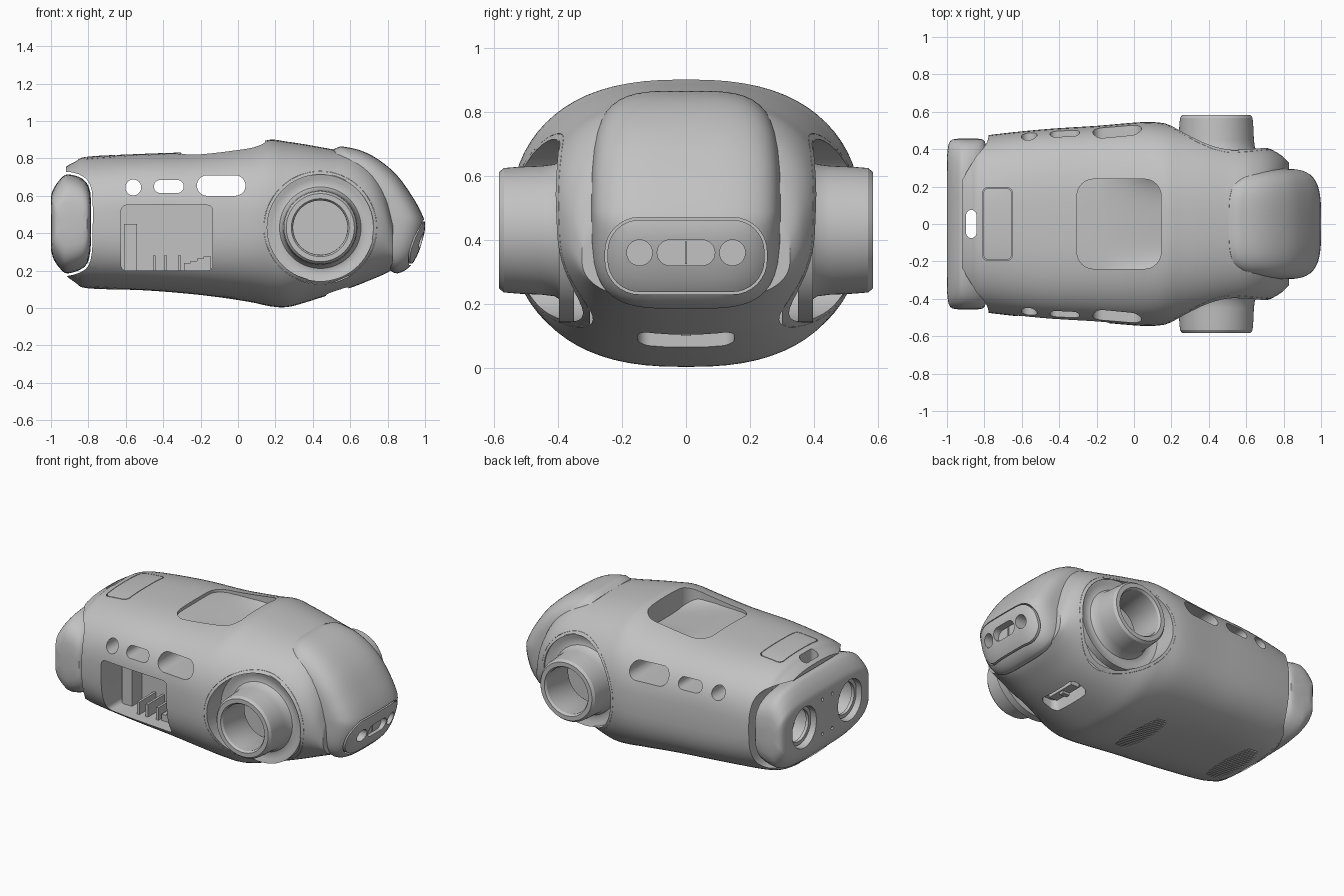
import bpy, bmesh, math
from mathutils import Vector

if "Cube" in bpy.data.objects:
    bpy.data.objects.remove(bpy.data.objects["Cube"])

GREY = bpy.data.materials.new("light grey plastic")
GREY.use_nodes = True
GREY.diffuse_color = (0.54, 0.54, 0.54, 1)
GREY.node_tree.nodes["Principled BSDF"].inputs["Base Color"].default_value = (0.54, 0.54, 0.54, 1)


# ---- helpers ----
def loft(name, ring_sets, wrap=False):
    """Skin each list of equal-sized rings into one closed object."""
    bm = bmesh.new()
    for rings in ring_sets:
        rows = [[bm.verts.new(p) for p in r] for r in rings]
        pairs = list(zip(rows, rows[1:])) + ([(rows[-1], rows[0])] if wrap else [])
        for a, b in pairs:
            for i in range(len(a)):
                j = (i + 1) % len(a)
                bm.faces.new((a[i], a[j], b[j], b[i]))
        if not wrap:
            bm.faces.new(rows[0])
            bm.faces.new(rows[-1])
    bmesh.ops.recalc_face_normals(bm, faces=bm.faces)
    me = bpy.data.meshes.new(name)
    bm.to_mesh(me)
    bm.free()
    me.materials.append(GREY)
    ob = bpy.data.objects.new(name, me)
    bpy.context.collection.objects.link(ob)
    return ob


def place(axis, u, v, d):
    return {"x": Vector((d, u, v)), "y": Vector((u, d, v)), "z": Vector((u, v, d))}[axis]


def rounded(u, v, w, h, r, steps=8):
    """Outline of a rounded rectangle centred on u, v."""
    pts = []
    for k, (sx, sy) in enumerate(((1, 1), (-1, 1), (-1, -1), (1, -1))):
        for i in range(steps + 1):
            a = math.pi / 2 * (k + i / steps)
            pts.append((u + sx * (w / 2 - r) + r * math.cos(a),
                        v + sy * (h / 2 - r) + r * math.sin(a)))
    return pts


def prism_rings(axis, outline, d0, d1):
    return [[place(axis, u, v, d) for u, v in outline] for d in (d0, d1)]


def pill(axis, u, v, w, h, d0, d1, r=None):
    return prism_rings(axis, rounded(u, v, w, h, r or min(w, h) * 0.499), d0, d1)


def lathe_rings(axis, u, v, profile, count):
    """Rings of given radius and depth around an axis."""
    angles = [math.tau * i / count for i in range(count)]
    return [[place(axis, u + r * math.cos(a), v + r * math.sin(a), d) for a in angles] for r, d in profile]


def box(name, x, y, z):
    return loft(name, [prism_rings("z", [(x[0], y[0]), (x[1], y[0]), (x[1], y[1]), (x[0], y[1])], *z)])


def apply_modifiers(ob):
    bpy.context.view_layer.update()
    dg = bpy.context.evaluated_depsgraph_get()
    me = bpy.data.meshes.new_from_object(ob.evaluated_get(dg))
    ob.modifiers.clear()
    ob.data = me


def cut(ob, cutter, mode="DIFFERENCE"):
    m = ob.modifiers.new("cut", "BOOLEAN")
    m.operation, m.object, m.solver = mode, cutter, "EXACT"
    apply_modifiers(ob)
    bpy.data.objects.remove(cutter)


def spline(stations, steps=4):
    """Smooth curve through the stations."""
    out = []
    for i in range(len(stations) - 1):
        p0, p1 = stations[max(i - 1, 0)], stations[i]
        p2, p3 = stations[i + 1], stations[min(i + 2, len(stations) - 1)]
        for k in range(steps):
            t = k / steps
            out.append([0.5 * (2 * b + (c - a) * t + (2 * a - 5 * b + 4 * c - d) * t * t
                               + (3 * b - a - 3 * c + d) * t ** 3)
                        for a, b, c, d in zip(p0, p1, p2, p3)])
    return out + [list(stations[-1])]


# ---- body shell: x, bottom, top, half width, squareness ----
STATIONS = [(-.92, .175, .755, .425, 2.5), (-.87, .135, .785, .45, 2.5), (-.8, .105, .81, .472, 2.6),
            (-.5, .095, .825, .505, 2.9), (-.2, .07, .838, .525, 2.8), (.05, .035, .872, .545, 2.6),
            (.17, .01, .9, .538, 2.5), (.26, .005, .89, .522, 2.5), (.36, .03, .875, .5, 2.5),
            (.5, .075, .85, .465, 2.5), (.62, .115, .83, .437, 2.4), (.72, .155, .765, .405, 2.4),
            (.79, .185, .65, .365, 2.5), (.83, .21, .49, .325, 2.7)]


def section(x, zb, zt, hw, n, count=72):
    ring = []
    for i in range(count):
        a = math.tau * i / count
        c, s = math.cos(a), math.sin(a)
        ring.append((x, hw * math.copysign(abs(c) ** (2 / n), c),
                     (zb + zt) / 2 + (zt - zb) / 2 * math.copysign(abs(s) ** (2 / n), s)))
    return ring


def body(name):
    return loft(name, [[section(*s) for s in spline(STATIONS)]])


shell = body("body_shell")
solid = shell.modifiers.new("wall", "SOLIDIFY")
solid.thickness, solid.offset = 0.025, -1
apply_modifiers(shell)


# ---- face and rear drum share one profile-swept shape ----
def bulge(name, profile, centre, half, power_x, power_z, grow=1.0, count=28):
    """Sweep a side profile across y, shrinking towards both ends."""
    cx, cz = centre
    loop = spline(profile + profile[:1], 3)[:-1]
    rings = []
    for i in range(count + 1):
        v = math.sin(math.pi * (i / count - 0.5) * 0.985)
        kx, kz = [(1 - abs(v) ** p) ** (1 / p) * grow for p in (power_x, power_z)]
        rings.append([(cx + (x - cx) * kx, half * grow * v, cz + (z - cz) * kz) for x, z in loop])
    return loft(name, [rings])


FACE = [(.55, .865), (.65, .845), (.75, .795), (.85, .71), (.93, .6), (.98, .51), (1, .44),
        (.98, .34), (.94, .25), (.89, .2), (.83, .19), (.77, .27), (.71, .48), (.59, .72), (.5, .83)]
DRUM = [(-1, .31), (-1, .45), (-1, .59), (-.985, .64), (-.95, .69), (-.91, .715), (-.83, .69),
        (-.79, .62), (-.785, .45), (-.79, .3), (-.82, .22), (-.91, .185), (-.95, .21), (-.985, .26)]
FACE_ARGS = (FACE, (.78, .5), .295, 3.6, 3.8)
DRUM_ARGS = (DRUM, (-.88, .45), .456, 9, 4)

face = bulge("face_cover", *FACE_ARGS)
drum = bulge("rear_drum", *DRUM_ARGS)
cut(shell, bulge("face_gap", *FACE_ARGS, grow=1.025))
cut(shell, loft("drum_gap", [prism_rings(
    "y", [(-.89 + (x + .89) * 1.08, .45 + (z - .45) * 1.05) for x, z in spline(DRUM + DRUM[:1], 3)[:-1]],
    -.7, .7)]))

# side windows and shoulder openings, through both walls
SHOULDER = (.44, .43)
cut(shell, loft("side_windows", [
    pill("y", -.56, .645, .085, .085, -.8, .8), pill("y", -.37, .65, .16, .07, -.8, .8),
    pill("y", -.09, .655, .26, .11, -.8, .8)]))
for s in (1, -1):
    cut(shell, loft("shoulder_opening", [lathe_rings("y", *SHOULDER, ((.302, s * .25), (.302, s * .8)), 64)]))
# bay door on the front wall, grip opening on the top, rear slot
cut(shell, loft("bay_door", [pill("y", -.38, .375, .49, .35, -.8, -.2, .03)]))
cut(shell, loft("grip_opening", [pill("z", -.08, 0, .45, .48, .7, 1, .09)]))
for part in (shell, drum):
    cut(part, loft("rear_slot", [pill("z", -.87, 0, .055, .15, -.1, 1)]))
# fine seam that frames the latch
outer, inner = [pill("z", -.73, 0, .16 - g, .39 - g, .7, 1, .03) for g in (0, .008)]
cut(shell, loft("latch_seam", [outer + inner[::-1]], wrap=True))

# underside port and two speaker grilles
cut(shell, loft("port", [pill("z", .53, 0, .12, .3, -.1, .2, .04)]))
slits = []
for gx in (-.05, -.74):
    for i in range(-9, 10):
        length = .14 * math.sqrt(1 - (i / 10.5) ** 2)
        slits.append(pill("z", gx, i * .021, length, .008, -.1, .2))
cut(shell, loft("grille_slits", slits))
loft("port_floor", [pill("z", .53, 0, .14, .32, .145, .155, .04)])
box("port_bar", (.5, .56), (-.1, .1), (.115, .15))
box("port_tab", (.5, .55), (-.015, .015), (.1, .15))

# ---- face sensor plate, split from the face by a fine gap ----
plate = bulge("sensor_plate", *FACE_ARGS, grow=1.004)
cut(plate, loft("plate_outline", [pill("x", 0, .35, .49, .225, .84, 1.2, .1)]), "INTERSECT")
cut(face, loft("plate_gap", [pill("x", 0, .35, .505, .24, .85, 1.2, .107)]))
cut(plate, loft("sensor_holes", [pill("x", 0, .36, .18, .08, .95, 1.2)]
                + [pill("x", s * .145, .36, .08, .08, .88, 1.2) for s in (1, -1)]))
box("sensor_divider", (.94, .955), (-.003, .003), (.325, .395))

# ---- rear drum sockets ----
for s in (1, -1):
    cut(drum, loft("socket", [pill("x", s * .23, .45, .24, .26, -1.2, -.85)]))
    loft("socket_rim", [lathe_rings("x", s * .23, .45,
                                    ((.123, -.96), (.123, -.94), (.1, -.94), (.1, -.96)), 32)], wrap=True)
    cut(drum, loft("screw_holes", [pill("x", s * .05, z, .02, .02, -1.2, -.97) for z in (.34, .56)]))

# ---- shoulder hubs and the recess walls around them: radius, distance from the middle ----
HUB = [(.288, .35), (.288, .396), (.262, .39), (.238, .384), (.218, .39), (.206, .41), (.201, .45),
       (.198, .52), (.194, .568), (.182, .583), (.155, .583), (.146, .57), (.145, .36), (.15, .35)]
WALL = [(.301, .3), (.301, .7), (.284, .7), (.284, .3)]
for side, s in (("back", 1), ("front", -1)):
    hub, tube = [[(r, s * d) for r, d in profile] for profile in (HUB, WALL)]
    loft(side + "_shoulder_hub", [lathe_rings("y", *SHOULDER, hub, 64)], wrap=True)
    recess = loft(side + "_recess_wall", [lathe_rings("y", *SHOULDER, tube, 64)], wrap=True)
    cut(recess, body("body_volume"), "INTERSECT")

# ---- grip panel sinking below the top opening: x, height, edge rise ----
rings = []
for x, z, rise in ((-.4, .811, -.015), (-.2, .81, -.012), (-.05, .795, .02), (.08, .77, .06), (.2, .745, .08)):
    top = [(x, .27 * t / 8, z + rise * (t / 8) ** 4) for t in range(-8, 9)]
    rings.append(top + [(x, y, h - .02) for x, y, h in reversed(top)])
loft("grip_panel", [rings])

# ---- equipment bay seen through the front door ----
box("bay_back", (-.63, -.13), (-.12, -.1), (.19, .57))
box("bay_floor", (-.63, -.13), (-.37, -.1), (.185, .2))
box("bay_roof", (-.63, -.13), (-.37, -.1), (.56, .57))
for x in (-.64, -.13):
    box("bay_side", (x, x + .012), (-.37, -.1), (.185, .57))
box("bay_block", (-.61, -.54), (-.3, -.12), (.2, .45))
for x in (-.455, -.395, -.32):
    box("bay_rib", (x, x + .015), (-.37, -.12), (.2, .28))
for i in range(4):
    box("bay_step", (-.29 + i * .035, -.25 + i * .035), (-.36, -.12), (.2, .24 + i * .012))

# ---- smooth shading with crisp edges ----
for ob in bpy.context.collection.objects:
    ob.select_set(ob.type == "MESH" and GREY.name in ob.data.materials)
bpy.context.view_layer.objects.active = shell
bpy.ops.object.shade_smooth_by_angle(angle=math.radians(32))
